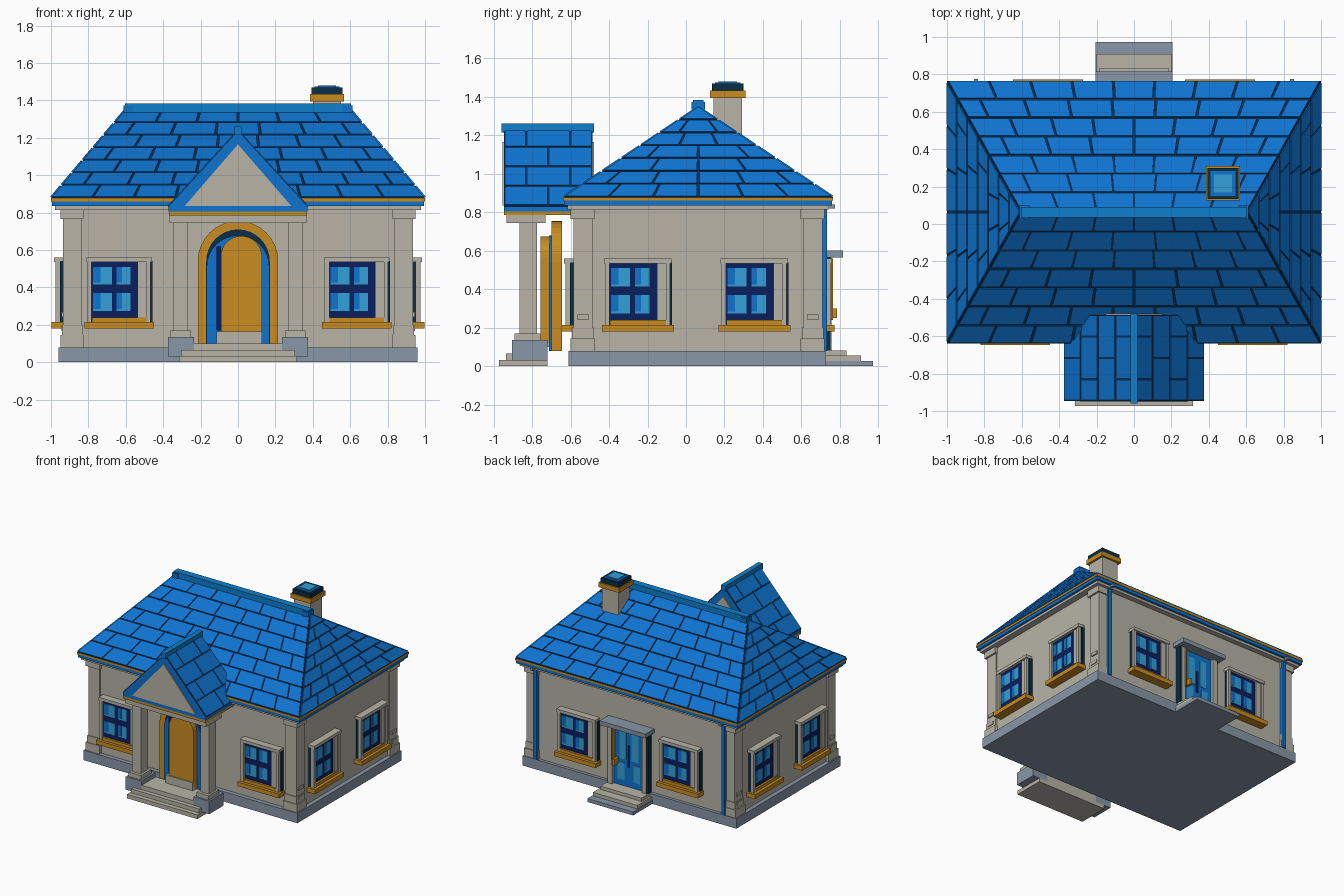
import bpy
import bmesh
from math import sin, cos, pi, radians
from mathutils import Matrix, Vector

cube = bpy.data.objects.get("Cube")
if cube:
    bpy.data.objects.remove(cube)


def material(name, *rgb):
    """Flat material from display colour values."""
    lin = [((c / 255 + .055) / 1.055) ** 2.4 for c in rgb] + [1]
    mat = bpy.data.materials.new(name)
    mat.use_nodes = True
    mat.diffuse_color = lin
    mat.node_tree.nodes["Principled BSDF"].inputs["Base Color"].default_value = lin
    return mat


stone = material("warm stone", 184, 180, 167)
slate = material("grey slate", 137, 151, 167)
ochre = material("ochre wood", 200, 140, 32)
blue = material("roof blue", 14, 115, 207)
trim = material("trim blue", 14, 128, 205)
gap = material("shingle gap", 6, 48, 88)
navy = material("navy frame", 10, 30, 95)
glass = material("light glass", 50, 160, 216)
teal = material("dark teal", 8, 46, 70)


def finish(name, mat, bm, place=None):
    bmesh.ops.recalc_face_normals(bm, faces=bm.faces)
    mesh = bpy.data.meshes.new(name)
    bm.to_mesh(mesh)
    bm.free()
    mesh.materials.append(mat)
    obj = bpy.data.objects.new(name, mesh)
    obj.matrix_world = place or Matrix()
    bpy.context.collection.objects.link(obj)
    return obj


def loft(bm, low, high):
    """Closed solid between two matching loops."""
    a = [bm.verts.new(p) for p in low]
    b = [bm.verts.new(p) for p in high]
    n = len(a)
    bm.faces.new(a)
    bm.faces.new(b[::-1])
    for i in range(n):
        j = (i + 1) % n
        bm.faces.new((a[i], a[j], b[j], b[i]))


def boxes(name, mat, *specs, place=None, mirror=False):
    """Boxes as x0, x1, y0, y1, z0, z1, optionally mirrored over x."""
    bm = bmesh.new()
    for x0, x1, y0, y1, z0, z1 in specs:
        for s in ((1, -1) if mirror else (1,)):
            rect = [(s * x0, y0), (s * x1, y0), (s * x1, y1), (s * x0, y1)]
            loft(bm, [(*p, z0) for p in rect], [(*p, z1) for p in rect])
    return finish(name, mat, bm, place)


def prism(name, mat, profile, y0, y1):
    """Front-facing outline pushed along y."""
    bm = bmesh.new()
    loft(bm, [(x, y0, z) for x, z in profile], [(x, y1, z) for x, z in profile])
    return finish(name, mat, bm)


def arch(r, spring, base, steps=16):
    curve = [(r * cos(pi * i / steps), spring + r * sin(pi * i / steps)) for i in range(steps + 1)]
    return [(r, base)] + curve + [(-r, base)]


def shingles(name, corners, rows, width):
    """Staggered raised tiles over a four-cornered slope."""
    bl, br, tl, tr = map(Vector, corners)
    normal = (br - bl).cross(tl - bl).normalized() * .008
    bm = bmesh.new()
    for row in range(rows):
        v0, v1 = (row + .05) / rows, (row + .95) / rows
        l0, r0, l1, r1 = bl.lerp(tl, v0), br.lerp(tr, v0), bl.lerp(tl, v1), br.lerp(tr, v1)
        length = max((r0 - l0).length, .05)
        count = max(1, round(length / width))
        seam = .006 / length
        shift = .5 * (row % 2)
        for i in range(count + (row % 2)):
            u0 = max(0, (i - shift) / count) + seam
            u1 = min(1, (i + 1 - shift) / count) - seam
            quad = [l0.lerp(r0, u0), l0.lerp(r0, u1), l1.lerp(r1, u1), l1.lerp(r1, u0)]
            loft(bm, quad, [p + normal for p in quad])
    finish(name, blue, bm)


# Plinth and walls
boxes("plinth", slate, (-.96, .96, -.61, .725, 0, .08))
boxes("walls", stone, (-.925, .925, -.575, .7, .08, .82))

# Corner pilasters with stepped bases, capitals and side blocks
for label, y0, y1 in (("front", -.585, -.485), ("back", .61, .71)):
    boxes(label + "_pilasters", stone,
          (.835, .935, y0, y1, .08, .82),
          (.825, .95, y0 - .015, y1 + .01, .08, .145),
          (.83, .94, y0 - .008, y1 + .005, .145, .2),
          (.825, .95, y0 - .015, y1 + .01, .765, .82), mirror=True)
    y = y0 + .02
    boxes(label + "_corner_blocks", stone,
          *[(.92, .945, y, y + .06, z, z + .025) for z in (.168, .243)], mirror=True)

# Eaves
eave = .877
for name, mat, out, z0, z1 in (("fascia", stone, .022, .815, .835),
                               ("gutter", blue, .005, .835, .86),
                               ("eave_strip", ochre, 0, .86, eave)):
    boxes(name, mat, (out - 1, 1 - out, out - .638, .765 - out, z0, z1))

# Hip roof
mid, top, half = .064, 1.345, .605
fl, fr, bkr, bkl = [(x, y, eave) for x, y in ((-1, -.638), (1, -.638), (1, .765), (-1, .765))]
rl, rr = (-half, mid, top), (half, mid, top)
bm = bmesh.new()
loft(bm, [fl, fr, bkr, bkl],
     [(s * half, mid + d, top) for s, d in ((-1, -.004), (1, -.004), (1, .004), (-1, .004))])
finish("roof_base", gap, bm)
for side, corners in (("front", (fl, fr, rl, rr)), ("back", (bkr, bkl, rr, rl)),
                      ("right", (fr, bkr, rr, rr)), ("left", (bkl, fl, rl, rl))):
    shingles(side + "_shingles", corners, 7, .23)
boxes("ridge_cap", trim, (-half, half, mid - .028, mid + .028, 1.335, 1.383))
boxes("ridge_ends", blue, (.56, .612, mid - .036, mid + .036, 1.335, 1.373), mirror=True)

# Chimney
cx, cy = .476, .217
for name, mat, w, z0, z1 in (("shaft", stone, .074, 1, 1.4), ("band", ochre, .092, 1.395, 1.433),
                             ("crown", teal, .082, 1.433, 1.468), ("rim", blue, .066, 1.468, 1.474),
                             ("flue", glass, .048, 1.474, 1.48)):
    boxes("chimney_" + name, mat, (cx - w, cx + w, cy - w, cy + w, z0, z1))

# Porch roof
front, rear, peak, low, wide = -.945, -.487, 1.235, .805, .372
prism("porch_roof_base", blue, [(-wide, low), (wide, low), (wide, low + .025), (0, peak), (-wide, low + .025)],
      front, rear)
for s, name in ((1, "right"), (-1, "left")):
    a, b = (front, rear)[::s]
    under = [(s * wide, y, low + .025) for y in (a, b)] + [(0, y, peak) for y in (a, b)]
    bm = bmesh.new()
    lift = Vector((s * .003, 0, .003))
    loft(bm, [under[i] for i in (0, 1, 3, 2)], [Vector(under[i]) + lift for i in (0, 1, 3, 2)])
    finish("porch_underlay_" + name, gap, bm)
    shingles("porch_shingles_" + name, under, 4, .22)
for name, y in (("front", front), ("rear", rear)):
    prism(name + "_gable", stone, [(-.285, .835), (.285, .835), (0, 1.165)], y - .008, y + .008)
boxes("porch_ridge_cap", trim, (-.02, .02, -.96, -.478, 1.215, 1.26))
boxes("porch_eave_strip", ochre, (-.37, .37, -.945, -.58, .785, low))
boxes("porch_beam", stone, (-.365, .365, -.932, -.73, .745, .785))

# Porch columns and steps
boxes("columns", stone, (.268, .345, -.865, -.775, .16, .75), (.25, .36, -.89, -.755, .135, .17), mirror=True)
boxes("column_bases", slate, (.235, .375, -.905, -.72, .03, .135), mirror=True)
boxes("porch_steps", stone, (-.315, .315, -.972, -.72, 0, .033), (-.305, .305, -.935, -.72, .033, .065),
      (-.24, .24, -.9, -.72, .065, .1))

# Arched entrance
spring, foot = .54, .08
prism("door_arch", ochre, arch(.215, spring, foot) + arch(.17, spring, foot)[::-1], -.7, -.645)
prism("door_arch_lining", teal, arch(.17, spring, foot), -.7, -.66)
prism("door_surround", blue, [(x, z - .03) for x, z in arch(.168, spring, foot + .03)], -.712, -.7)
boxes("door_edge", navy, (-.115, -.09, -.727, -.712, .17, .62))
prism("front_door", ochre, [(x + .018, z) for x, z in arch(.11, .565, .12)], -.755, -.712)
boxes("door_sill", stone, (-.115, .128, -.765, -.7, .1, .165))


# Windows: local -y points away from the wall
def window(name, x, y, turn):
    place = Matrix.Translation((x, y, 0)) @ Matrix.Rotation(radians(turn), 4, "Z")

    def part(label, mat, *specs):
        boxes(name + "_" + label, mat, *specs, place=place)

    part("backing", teal, (-.165, .177, -.028, 0, .2, .54))
    part("frame", stone, (-.172, -.147, -.052, -.028, .21, .545), (.1, .145, -.042, -.028, .21, .545),
         (.145, .168, -.052, -.028, .21, .545), (-.175, .175, -.058, 0, .535, .56))
    part("sill", ochre, (-.187, .187, -.073, 0, .18, .215), (-.145, .145, -.05, 0, .215, .24))
    part("sash", navy, (-.147, .1, -.034, -.028, .24, .535))
    panes, shades = [], []
    for u, w in ((-.14, .1), (-.015, .075)):
        for z in (.275, .415):
            panes.append((u, u + w, -.037, -.034, z, z + .095))
            shades.append((u, u + w * .4, -.039, -.037, z + .01, z + .095))
    part("panes", glass, *panes)
    part("pane_tint", blue, *shades)


for s, side in ((1, "left"), (-1, "right")):
    window("front_window_" + side, s * .635, -.575, 0)
    window("back_window_" + side, s * .46, .7, 180)
    for where, y in (("front", -.25), ("back", .355)):
        window(f"side_window_{side}_{where}", s * .925, y, s * 90)

# Back entrance
boxes("back_door", blue, (-.135, .135, .7, .73, .08, .565))
boxes("back_door_glass", glass, (.025, .085, .73, .734, .3, .52), (.04, .1, .73, .734, .13, .27), mirror=True)
boxes("back_door_seam", navy, (-.01, .01, .73, .735, .24, .42))
boxes("back_door_jambs", stone, (.135, .17, .7, .755, .08, .565), mirror=True)
boxes("back_door_casing", teal, (.17, .182, .7, .75, .08, .565), mirror=True)
boxes("back_door_handle", ochre, (.095, .115, .73, .785, .25, .3))
boxes("back_door_trim", ochre, (.128, .138, .73, .765, .24, .56))
boxes("back_canopy", slate, (-.205, .205, .7, .815, .565, .6))
boxes("back_lower_step", slate, (-.205, .205, .72, .972, 0, .028))
boxes("back_upper_steps", stone, (-.2, .2, .72, .91, .028, .056), (-.185, .185, .72, .835, .056, .082))

# Downpipes
boxes("downpipes", blue, (.83, .86, .7, .732, .08, .82), mirror=True)
boxes("pipe_brackets", slate, (.835, .855, .7, .775, .82, .84), mirror=True)
